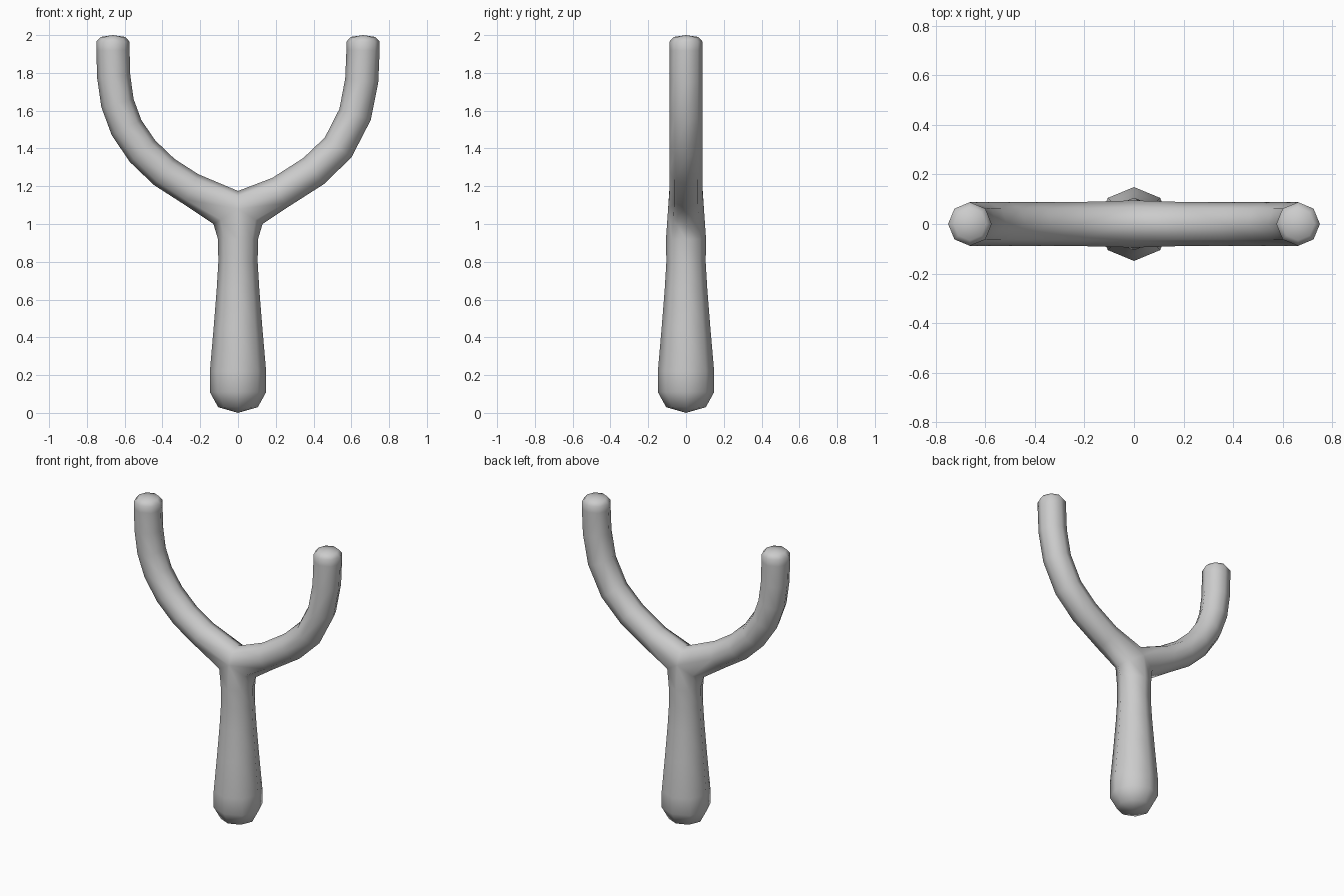
import bpy, bmesh
from math import sin, cos, pi
from mathutils import Vector

if "Cube" in bpy.data.objects:
    bpy.data.objects.remove(bpy.data.objects["Cube"])

bm = bmesh.new()
Y = Vector((0, 1, 0))


def ring(c, side, depth, ks=range(8)):
    # octagon points: k=0 front, k=2 towards "side", k=4 back
    return [bm.verts.new(c - Y * depth * cos(k * pi / 4) + side * sin(k * pi / 4)) for k in ks]


def loft(rings, tip):
    for a, b in zip(rings, rings[1:]):
        for i in range(8):
            j = (i + 1) % 8
            bm.faces.new((a[i], a[j], b[j], b[i]))
    t = bm.verts.new(tip)
    last = rings[-1]
    for i in range(8):
        bm.faces.new((last[i], last[(i + 1) % 8], t))


# Y junction: three half arcs sharing a front and a back point
c = Vector((0, 0, 1.08))
front = bm.verts.new(c - Y * 0.095)
back = bm.verts.new(c + Y * 0.095)
arc_right = ring(c, Vector((0.13, 0, -0.08)), 0.095, (1, 2, 3))
arc_left = ring(c, Vector((-0.13, 0, -0.08)), 0.095, (1, 2, 3))
arc_top = ring(c, Vector((0, 0, 0.095)), 0.095, (1, 2, 3))

# handle
handle = [[front] + arc_right + [back] + arc_left[::-1]]
for z, r in [(0.92, 0.106), (0.8, 0.104), (0.65, 0.113), (0.45, 0.129),
             (0.22, 0.149), (0.11, 0.149), (0.03, 0.105)]:
    handle.append(ring(Vector((0, 0, z)), Vector((r, 0, 0)), r))
loft(handle, (0, 0, 0))


# fork arms; the right bend has fewer segments than the left one
def arm(sx, path, arc):
    path = [Vector((sx * x, 0, z)) for x, z in path]
    rings = [[front] + arc + [back] + arc_top[::-1]]
    for i, p in enumerate(path):
        prev = path[i - 1] if i else c + Vector((0, 0, 0.01))
        nxt = path[i + 1] if i + 1 < len(path) else p + Vector((0, 0, 1))
        d = ((p - prev).normalized() + (nxt - p).normalized()).normalized()
        out = Vector((d.z, 0, -d.x)) * sx
        rings.append(ring(p, out * 0.088, 0.088))
    end = path[-1]
    rings.append(ring(Vector((end.x, 0, 1.99)), Vector((sx * 0.066, 0, 0)), 0.066))
    loft(rings, (end.x, 0, 2.0))


arm(-1, [(0.25, 1.185), (0.39, 1.275), (0.505, 1.385), (0.59, 1.51),
         (0.638, 1.64), (0.658, 1.78), (0.662, 1.92), (0.662, 1.965)], arc_left)
arm(1, [(0.22, 1.165), (0.40, 1.28), (0.53, 1.405), (0.62, 1.58),
        (0.655, 1.76), (0.662, 1.92), (0.662, 1.965)], arc_right)

bmesh.ops.recalc_face_normals(bm, faces=bm.faces)
for f in bm.faces:
    f.smooth = True
mesh = bpy.data.meshes.new("slingshot_frame")
bm.to_mesh(mesh)
bm.free()
obj = bpy.data.objects.new("slingshot_frame", mesh)
bpy.context.collection.objects.link(obj)
